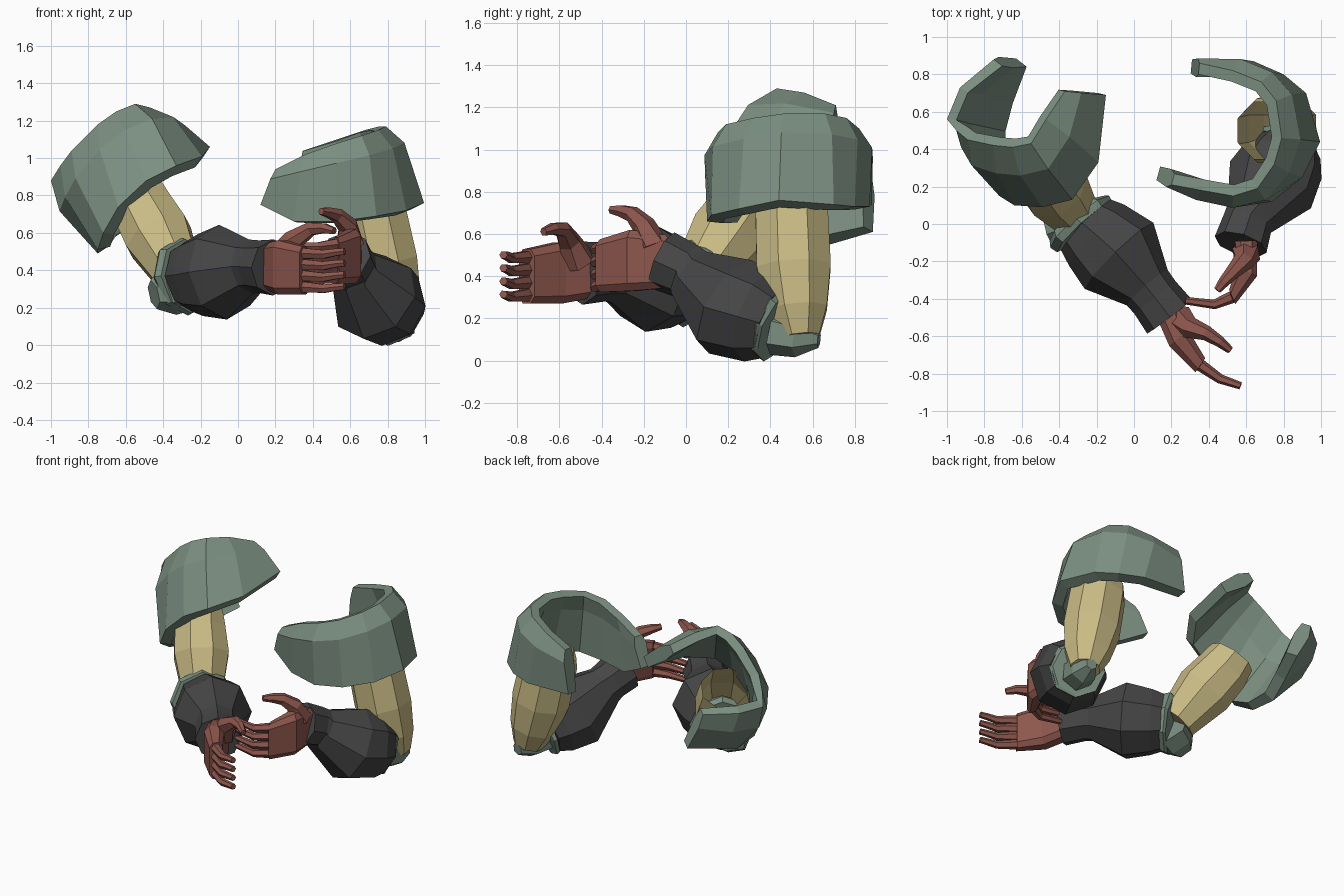
import bpy, bmesh, math
from mathutils import Vector as V

if "Cube" in bpy.data.objects:
    bpy.data.objects.remove(bpy.data.objects["Cube"])


def material(name, rgb):
    m = bpy.data.materials.new(name)
    m.diffuse_color = (*rgb, 1)
    m.use_nodes = True
    m.node_tree.nodes["Principled BSDF"].inputs["Base Color"].default_value = m.diffuse_color
    return m


GREEN = material("sage_green", (0.20, 0.275, 0.22))
TAN = material("sand_yellow", (0.59, 0.50, 0.235))
DARK = material("charcoal", (0.06, 0.06, 0.062))
SKIN = material("brick_red", (0.27, 0.095, 0.075))


def finish(bm, name, mat):
    bmesh.ops.recalc_face_normals(bm, faces=bm.faces[:])
    me = bpy.data.meshes.new(name)
    bm.to_mesh(me)
    bm.free()
    me.materials.append(mat)
    ob = bpy.data.objects.new(name, me)
    bpy.context.collection.objects.link(ob)
    return ob


def skin_rings(bm, rings, cap_start=True, cap_end=True):
    """Bridge equal-length loops of points, with optional end caps."""
    vs = [[bm.verts.new(p) for p in r] for r in rings]
    for a, b in zip(vs, vs[1:]):
        for i in range(len(a)):
            j = (i + 1) % len(a)
            bm.faces.new((a[i], a[j], b[j], b[i]))
    if cap_start:
        bm.faces.new(vs[0][::-1])
    if cap_end:
        bm.faces.new(vs[-1])


def tube_rings(sections, sides, roll=0.0):
    """Rings square to the path, all sharing one up direction."""
    pts = [V(s[0]) for s in sections]
    whole = (pts[-1] - pts[0]).normalized()
    guide = V((0, 0, 1)) if abs(whole.z) < 0.7 else V((0, 1, 0))
    rings = []
    for i, p in enumerate(pts):
        t = (pts[min(i + 1, len(pts) - 1)] - pts[max(i - 1, 0)]).normalized()
        side = t.cross(guide).normalized()
        up = side.cross(t)
        r = sections[i][1]
        angs = [roll + 2 * math.pi * k / sides for k in range(sides)]
        rings.append([p + side * (math.sin(a) * r) + up * (math.cos(a) * r) for a in angs])
    return rings


def tube(name, sections, mat, sides=8, roll=0.0, caps=(True, True)):
    bm = bmesh.new()
    skin_rings(bm, tube_rings(sections, sides, roll), *caps)
    return finish(bm, name, mat)


def shoulder_pad(name, tops, bottoms, flip, bulge, thick, at):
    """Curved thick band: top, shoulder and bottom rows outside, the same inside."""
    n = len(tops)
    T, B = [V(p) for p in tops], [V(p) for p in bottoms]
    rings = []
    for i in range(n):
        a, b = max(i - 1, 0), min(i + 1, n - 1)
        tan = (T[b] + B[b]) - (T[a] + B[a])
        nrm = tan.cross(B[i] - T[i]).normalized() * flip
        k = 0.4 if i in (0, n - 1) else 1.0
        shoulder = T[i].lerp(B[i], at) + nrm * bulge * k
        rings.append([T[i], shoulder, B[i], B[i] - nrm * thick,
                      shoulder - nrm * (thick + bulge * 0.5), T[i] - nrm * thick * 0.8])
    bm = bmesh.new()
    skin_rings(bm, rings)
    return finish(bm, name, GREEN)


def hand(name, wrist, palm, knuckle, mid, tip, zs_knuckle, zs_tip, thumb):
    bm = bmesh.new()
    # palm: flat slab widening from the wrist to the knuckles
    rings = []
    for (x, y, z, half_h, half_w), nxt in zip((wrist, palm, knuckle), (palm, knuckle, mid)):
        d = V((nxt[0] - x, nxt[1] - y, 0)).normalized()
        s = V((-d.y, d.x, 0))
        c = V((x, y, z))
        rings.append([c + s * (half_w * u) + V((0, 0, half_h * v))
                      for u, v in ((1, .75), (.5, 1), (-.5, 1), (-1, .75),
                                   (-1, -.75), (-.5, -1), (.5, -1), (1, -.75))])
    skin_rings(bm, rings)
    # four bent fingers stacked in height
    for zk, zt in zip(zs_knuckle, zs_tip):
        path = [((knuckle[0], knuckle[1], zk), .033),
                ((mid[0], mid[1], (zk + zt) / 2 - .008), .026),
                ((tip[0] * .6 + mid[0] * .4, tip[1] * .6 + mid[1] * .4, zt), .022),
                ((tip[0], tip[1], zt + .004), .02)]
        skin_rings(bm, tube_rings(path, 6, .5))
    skin_rings(bm, tube_rings(thumb, 6, .5))
    return finish(bm, name, SKIN)


# ---- left side arm ----
shoulder_pad("left_shoulder_pad",
             [(-.37, .71, 1.21), (-.47, .56, 1.27), (-.55, .43, 1.29), (-.65, .41, 1.25), (-.75, .42, 1.18),
              (-.89, .45, 1.04), (-.95, .50, .96), (-1.0, .56, .88), (-.93, .73, .88), (-.75, .88, .88)],
             [(-.15, .69, 1.06), (-.19, .33, 1.01), (-.33, .13, .96), (-.49, .09, .88), (-.64, .10, .74),
              (-.72, .15, .60), (-.75, .30, .51), (-.75, .5, .49), (-.70, .68, .55), (-.63, .885, .61)],
             1, .05, .075, .35)
tube("left_upper_arm", [((-.54, .34, .81), .155), ((-.505, .29, .72), .175), ((-.425, .195, .58), .19),
                        ((-.315, .05, .37), .135)], TAN, 8, .39, (False, True))
tube("left_elbow_cuff", [((-.305, .03, .36), .19), ((-.29, .012, .365), .21), ((-.265, -.015, .37), .20)],
     GREEN, 8)
tube("left_elbow_guard", [((-.28, .01, .33), .15), ((-.37, -.02, .29), .135), ((-.45, -.05, .27), .08)],
     GREEN, 6)
tube("left_forearm", [((-.27, 0, .37), .185), ((-.2, -.06, .375), .22), ((-.08, -.17, .39), .255),
                      ((.07, -.34, .42), .145), ((.11, -.39, .42), .14), ((.19, -.495, .415), .15)], DARK, 8)
hand("left_hand", (.18, -.47, .42, .125, .065), (.24, -.61, .415, .145, .066), (.355, -.755, .40, .128, .045),
     (.46, -.828), (.57, -.865), (.49, .43, .37, .31), (.497, .435, .372, .31),
     [((.24, -.51, .47), .085), ((.30, -.555, .565), .058), ((.39, -.585, .622), .040),
      ((.46, -.63, .625), .030), ((.515, -.675, .61), .02)])

# ---- right side arm ----
shoulder_pad("right_shoulder_pad",
             [(.20, .21, .94), (.36, .18, 1.02), (.53, .15, 1.08), (.66, .19, 1.12), (.75, .32, 1.15),
              (.79, .46, 1.17), (.76, .66, 1.17), (.68, .76, 1.15), (.53, .82, 1.10), (.35, .86, 1.04)],
             [(.12, .235, .75), (.30, .17, .66), (.53, .10, .66), (.74, .12, .69), (.90, .25, .72),
              (.995, .44, .76), (.92, .70, .74), (.80, .80, .73), (.64, .87, .73), (.31, .88, .74)],
             -1, .05, .075, .27)
tube("right_upper_arm", [((.70, .5, .80), .165), ((.725, .5, .72), .185), ((.785, .51, .44), .19),
                         ((.835, .525, .24), .155), ((.865, .54, .11), .10)], TAN, 8, .39, (False, True))
tube("right_elbow_cuff", [((.84, .435, .165), .165), ((.835, .425, .17), .185), ((.82, .40, .18), .18)],
     GREEN, 8)
tube("right_elbow_guard", [((.83, .42, .135), .11), ((.865, .53, .11), .095), ((.885, .63, .10), .04)], GREEN, 6)
tube("right_forearm", [((.83, .415, .18), .18), ((.80, .34, .21), .225), ((.73, .21, .255), .25),
                       ((.62, .03, .40), .14), ((.605, 0, .425), .135), ((.57, -.11, .475), .145)], DARK, 8)
hand("right_hand", (.60, -.09, .47, .125, .06), (.605, -.25, .475, .145, .06), (.525, -.39, .45, .125, .042),
     (.43, -.43), (.275, -.41), (.54, .48, .42, .36), (.53, .47, .41, .355),
     [((.60, -.16, .54), .08), ((.585, -.20, .64), .056), ((.53, -.255, .695), .040),
      ((.48, -.31, .71), .030), ((.445, -.355, .715), .02)])
